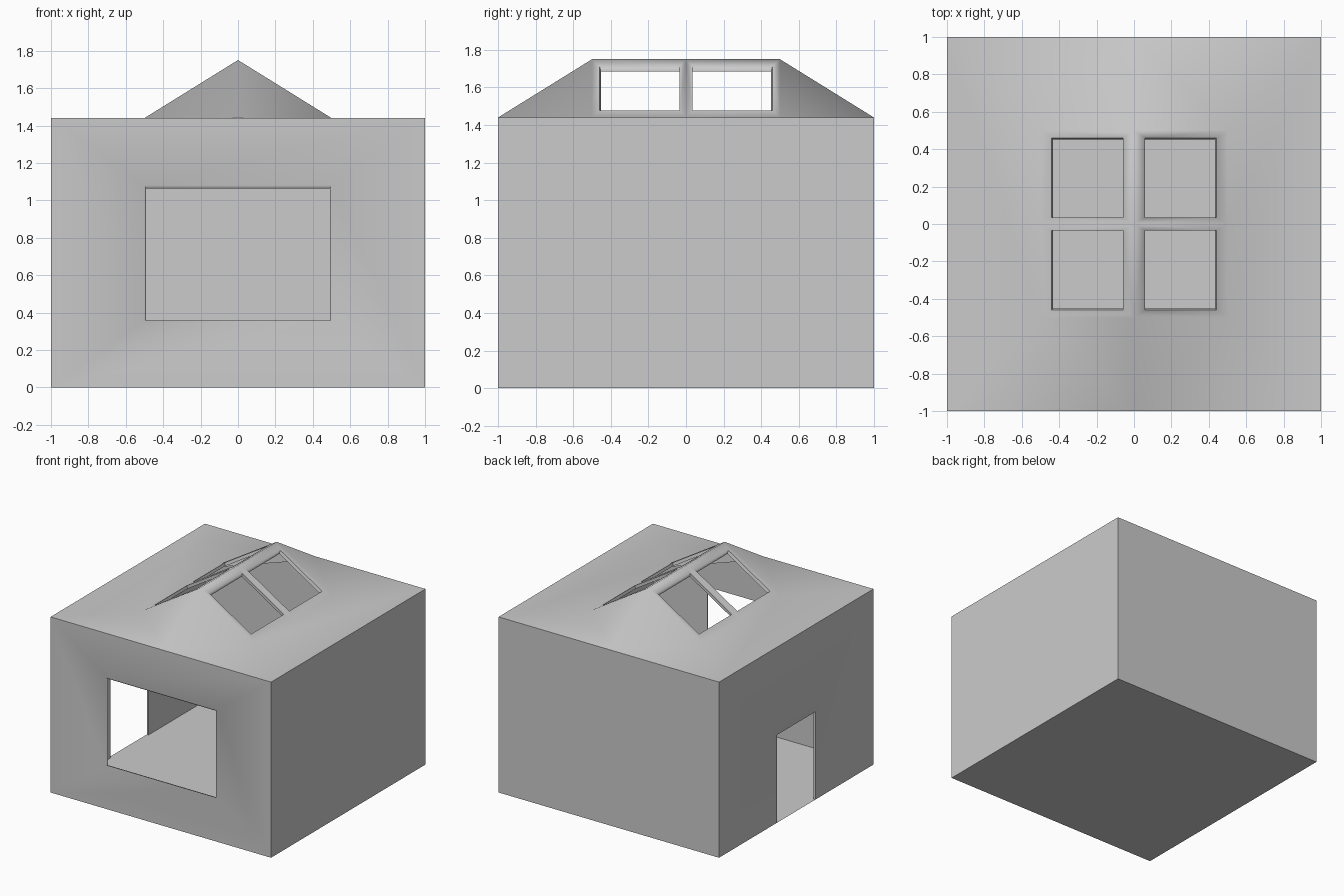
import bpy, bmesh, math
from mathutils import Vector

if "Cube" in bpy.data.objects:
    bpy.data.objects.remove(bpy.data.objects["Cube"])

H, RIDGE = 1.44, 1.75     # wall height, skylight ridge height
S = 0.984                 # inner skin is the outer skin scaled toward the floor centre
CORE = Vector((0, 0, 0.7))


def face(bm, pts, toward):
    """Add a face whose normal points along the given direction."""
    f = bm.faces.new([bm.verts.new(p) for p in pts])
    f.normal_update()
    if f.normal.dot(toward) < 0:
        f.normal_flip()


def skin(bm, pts):
    """Outer face plus its scaled inner twin."""
    pts = [Vector(p) for p in pts]
    mid = sum(pts, Vector()) / len(pts)
    face(bm, pts, mid - CORE)
    face(bm, [p * S for p in pts], CORE - mid)


def opening(bm, outer, hole, sides=range(4)):
    """Panel with a framed hole: four skins around it and a rim between skins."""
    outer, hole = [Vector(p) for p in outer], [Vector(p) for p in hole]
    mid = sum(hole, Vector()) / 4
    for i in sides:
        j = (i + 1) % 4
        skin(bm, [outer[i], outer[j], hole[j], hole[i]])
        face(bm, [hole[i], hole[j], hole[j] * S, hole[i] * S],
             mid - (hole[i] + hole[j]) / 2)


def finish(bm, name):
    bmesh.ops.remove_doubles(bm, verts=bm.verts, dist=1e-4)
    mesh = bpy.data.meshes.new(name)
    bm.to_mesh(mesh)
    bm.free()
    ob = bpy.data.objects.new(name, mesh)
    bpy.context.collection.objects.link(ob)
    bpy.ops.object.select_all(action='DESELECT')
    ob.select_set(True)
    bpy.context.view_layer.objects.active = ob
    bpy.ops.object.shade_smooth_by_angle(angle=math.radians(66))


def rect(a0, a1, b0, b1, place):
    return [place(a, b) for a, b in ((a0, b0), (a1, b0), (a1, b1), (a0, b1))]


# Walls: window in front, doorway on the left, plain back and right
bm = bmesh.new()
front = lambda a, z: (a, -1, z)
left = lambda a, z: (-1, a, z)
opening(bm, rect(-1, 1, 0, H, front), rect(-0.5, 0.5, 0.36, 1.08, front))
opening(bm, rect(-1, 1, 0, H, left), rect(-0.25, 0.25, 0, 0.72, left), (1, 2, 3))
skin(bm, rect(-1, 1, 0, H, lambda a, z: (a, 1, z)))
skin(bm, rect(-1, 1, 0, H, lambda a, z: (1, a, z)))
finish(bm, "walls")

# Roof: flat surround, raised skylight with four panes, pointed ends
bm = bmesh.new()
for sx in (-1, 1):
    slope = lambda x, y: (sx * x, y, H + (RIDGE - H) * (0.5 - x) / 0.5)
    skin(bm, [(sx, -1, H), (sx, 1, H), (sx * .5, .5, H), (sx * .5, 0, H), (sx * .5, -.5, H)])
    for sy in (-1, 1):
        opening(bm, rect(0, 0.5, 0, sy * 0.5, slope),
                rect(0.06, 0.44, sy * 0.035, sy * 0.46, slope))
        skin(bm, [(0, sy, H), (sx, sy, H), (sx * .5, sy * .5, H)])
        skin(bm, [(0, sy, H), (sx * .5, sy * .5, H), (0, sy * .5, RIDGE)])
finish(bm, "roof")

# Floor
bm = bmesh.new()
face(bm, rect(-1, 1, -1, 1, lambda x, y: (x, y, 0)), Vector((0, 0, -1)))
finish(bm, "floor")
